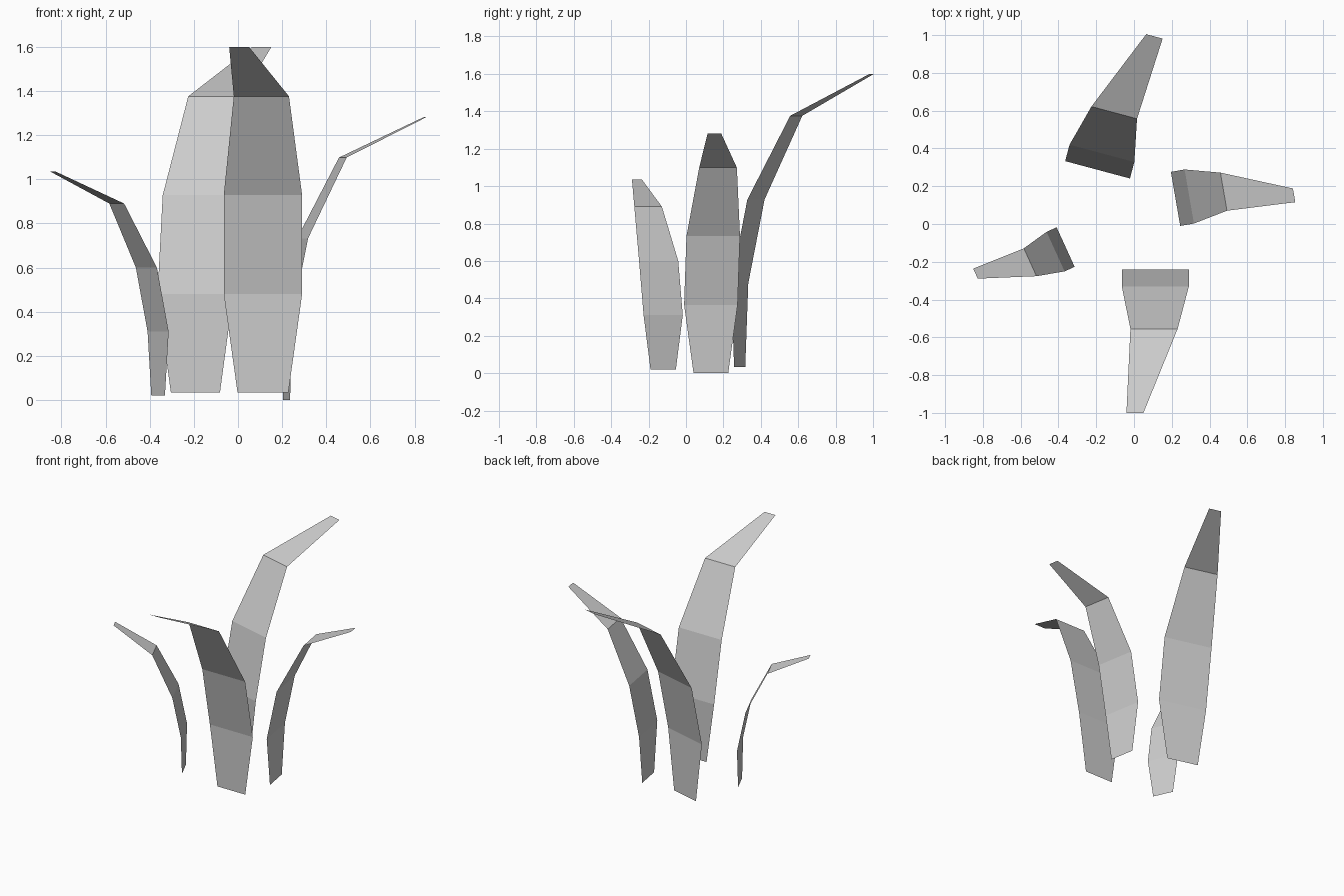
import bpy
from math import radians

if "Cube" in bpy.data.objects:
    bpy.data.objects.remove(bpy.data.objects["Cube"])

# Blade rows for a full-size leaf: sideways shift, outward reach, height, width
ROWS = [
    (0.00, 0.00, 0.00, 0.23),
    (0.00, 0.00, 0.447, 0.355),
    (0.00, 0.09, 0.895, 0.355),
    (-0.007, 0.315, 1.343, 0.25),
    (-0.108, 0.76, 1.567, 0.09),
]


def leaf(name, location, angle, size):
    """Thin folded leaf that bends outward along local -y."""
    verts = [(side + sx * width / 2, -out, z)
             for side, out, z, width in ROWS for sx in (-1, 1)]
    faces = [(2 * i, 2 * i + 1, 2 * i + 3, 2 * i + 2)
             for i in range(len(ROWS) - 1)]
    verts = [tuple(c * size for c in v) for v in verts]
    mesh = bpy.data.meshes.new(name)
    mesh.from_pydata(verts, [], faces)
    obj = bpy.data.objects.new(name, mesh)
    obj.location = location
    obj.rotation_euler.z = radians(angle)
    bpy.context.collection.objects.link(obj)
    return obj


# Four leaves of a sprouting plant
leaf("front_leaf", (0.113, -0.24, 0.033), 0, 1.0)
leaf("back_leaf", (-0.193, 0.287, 0.033), 165, 1.0)
leaf("right_leaf", (0.22, 0.133, 0.0), 99.8, 0.818)
leaf("left_leaf", (-0.362, -0.122, 0.02), -65.5, 0.648)
